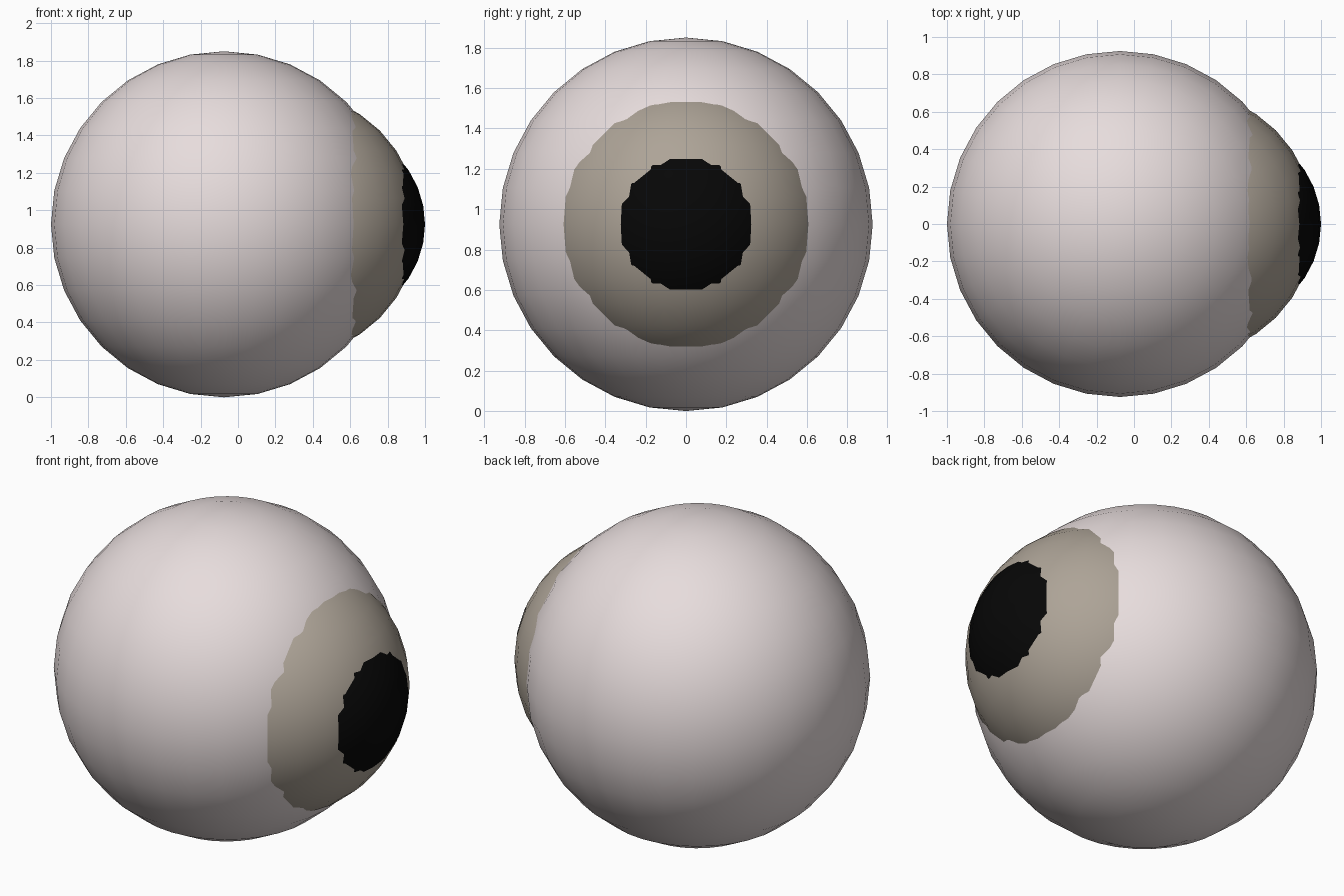
import bpy

if "Cube" in bpy.data.objects:
    bpy.data.objects.remove(bpy.data.objects["Cube"])


def ball(name, x, radius, colour):
    # Smooth 32 x 16 ball, all sharing the same axis and height
    bpy.ops.mesh.primitive_uv_sphere_add(segments=32, ring_count=16,
                                         radius=radius, location=(x, 0, 0.925))
    ob = bpy.context.object
    ob.name = name
    bpy.ops.object.shade_smooth()
    mat = bpy.data.materials.new(name + "_colour")
    mat.diffuse_color = (*colour, 1)
    mat.use_nodes = True
    mat.node_tree.nodes["Principled BSDF"].inputs["Base Color"].default_value = mat.diffuse_color
    ob.data.materials.append(mat)
    return ob


# White of the eye
ball("eyeball", -0.075, 0.925, (0.80, 0.72, 0.72))
# Bulging iris pushing out of the white
ball("iris", 0.258, 0.708, (0.42, 0.37, 0.31))
# Pupil just breaking through the iris
ball("pupil", 0.48, 0.52, (0.002, 0.002, 0.002))
